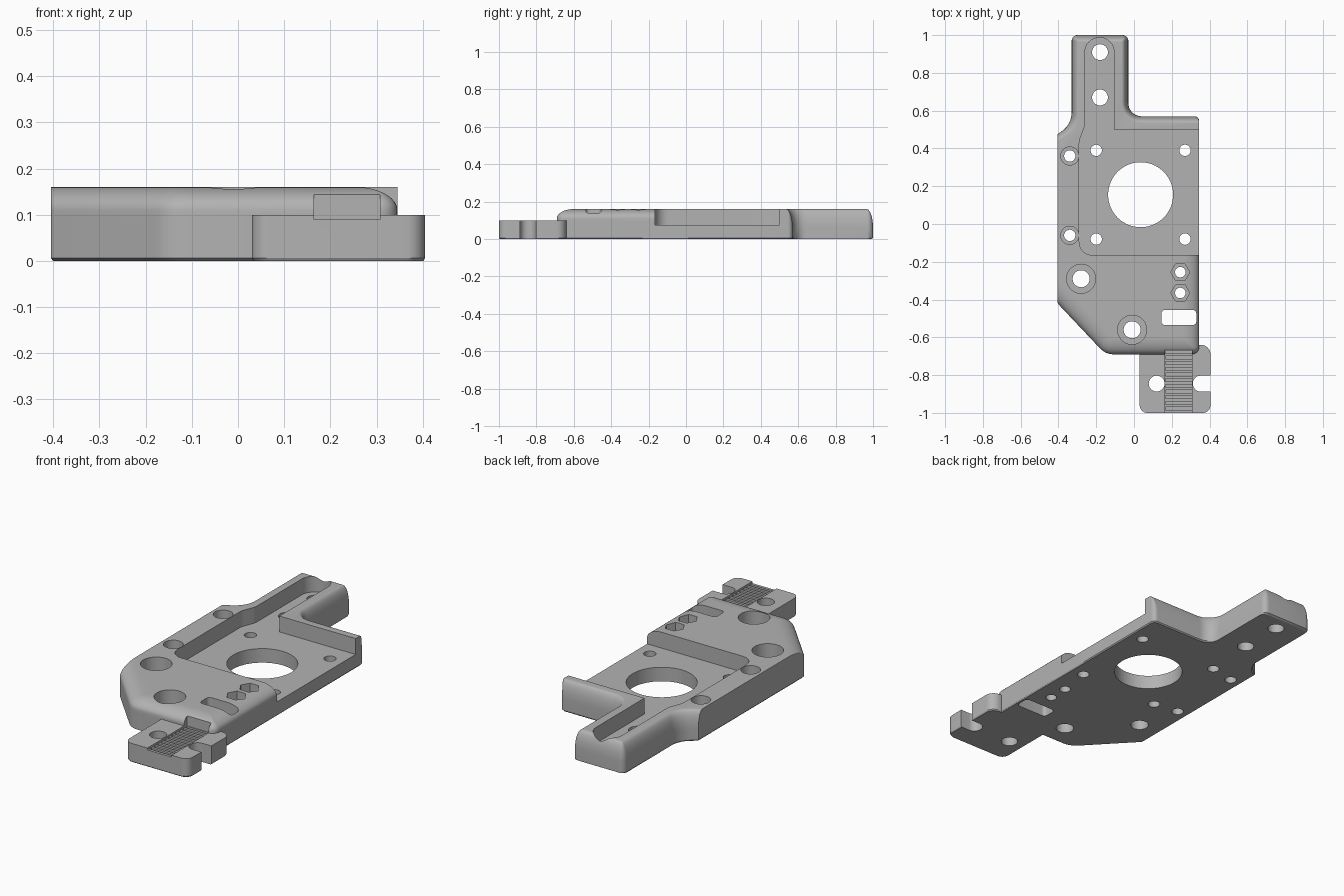
import bpy, bmesh, math
from mathutils import Vector

cube = bpy.data.objects.get("Cube")
if cube:
    bpy.data.objects.remove(cube, do_unlink=True)

grey = bpy.data.materials.new("satin grey")
grey.use_nodes = True
colour = (0.45, 0.45, 0.45, 1)
grey.diffuse_color = colour
grey.node_tree.nodes["Principled BSDF"].inputs["Base Color"].default_value = colour


def rounded(corners, steps=8):
    """Polygon of (x, y, radius) corners with arcs at each corner."""
    out = []
    for i, (x, y, r) in enumerate(corners):
        p = Vector((x, y))
        if r <= 0:
            out.append(p)
            continue
        a = (Vector(corners[i - 1][:2]) - p).normalized()
        b = (Vector(corners[(i + 1) % len(corners)][:2]) - p).normalized()
        half = a.angle(b) / 2
        centre = p + (a + b).normalized() * (r / math.sin(half))
        reach = r / math.tan(half)
        start, end = p + a * reach - centre, p + b * reach - centre
        turn = math.pi - 2 * half
        if start.x * end.y - start.y * end.x < 0:
            turn = -turn
        for k in range(steps + 1):
            t = turn * k / steps
            c, s = math.cos(t), math.sin(t)
            out.append(centre + Vector((start.x * c - start.y * s, start.x * s + start.y * c)))
    return out


def circle(x, y, r, sides=40):
    return [Vector((x + r * math.cos(math.tau * k / sides), y + r * math.sin(math.tau * k / sides)))
            for k in range(sides)]


def box(x0, x1, y0, y1, r=0):
    return rounded([(x0, y0, r), (x1, y0, r), (x1, y1, r), (x0, y1, r)])


def loft(bm, rings):
    """Closed solid through (outline, z) rings of equal point count."""
    loops = [[bm.verts.new((p.x, p.y, z)) for p in pts] for pts, z in rings]
    bm.faces.new(loops[0][::-1])
    bm.faces.new(loops[-1])
    for low, high in zip(loops, loops[1:]):
        for i in range(len(low)):
            j = (i + 1) % len(low)
            bm.faces.new((low[i], low[j], high[j], high[i]))


def prism(bm, pts, z0, z1):
    loft(bm, [(pts, z0), (pts, z1)])


def make(name, bm):
    bmesh.ops.recalc_face_normals(bm, faces=bm.faces)
    mesh = bpy.data.meshes.new(name)
    bm.to_mesh(mesh)
    bm.free()
    mesh.materials.append(grey)
    obj = bpy.data.objects.new(name, mesh)
    bpy.context.collection.objects.link(obj)
    return obj


def combine(target, other, operation):
    mod = target.modifiers.new(operation, 'BOOLEAN')
    mod.operation, mod.solver, mod.object = operation, 'EXACT', other
    bpy.context.view_layer.objects.active = target
    bpy.ops.object.modifier_apply(modifier=mod.name)
    bpy.data.objects.remove(other, do_unlink=True)


# Body outline, inset by f along the front rim and by b along the back rim
def outline(f, b):
    def convex(r, e):
        return max(r - e, 0.004)
    return rounded([
        (-0.405, -0.42 + 1.455 * f, 0.02),
        (-0.15 + 0.43 * f, -0.69 + f, convex(0.1, f)),
        (0.345 - f, -0.69 + f, convex(0.04, f)),
        (0.345 - f, -0.1, 0), (0.345, -0.09, 0),
        (0.345, 0.57 - b, convex(0.025, b)),
        (-0.03 - b, 0.57 - b, 0.07 + b),
        (-0.03 - b, 1 - b, convex(0.03, b)),
        (-0.33 + b, 1 - b, convex(0.03, b)),
        (-0.33 + b, 0.53 - 0.6 * b, 0.12),
        (-0.405, 0.475 - b, 0)])


def rim(z, start, width):
    t = min(max((z - start) / (0.16 - start), 0), 1)
    return width * (1 - math.sqrt(1 - t * t))


def bevelled_base(pts, inset, centre):
    return [centre + (p - centre) * (1 - inset) for p in pts]


base = outline(0, 0)
rings = [(bevelled_base(base, 0.012, Vector((0, 0.15))), 0), (base, 0.006)]
levels = [0.06, 0.08, 0.095] + [0.11 + 0.05 * math.sin(math.pi / 2 * k / 9) for k in range(10)]
for z in levels:
    rings.append((outline(rim(z, 0.11, 0.09), rim(z, 0.06, 0.035)), z))
bm = bmesh.new()
loft(bm, rings)
plate = make("mounting_plate", bm)

# Belt clamp tab at the front
bm = bmesh.new()
tab = rounded([(0.03, -1, 0.04), (0.405, -1, 0.04), (0.405, -0.64, 0.05), (0.03, -0.64, 0)])
loft(bm, [(bevelled_base(tab, 0.02, Vector((0.22, -0.82))), 0), (tab, 0.006), (tab, 0.1)])
combine(plate, make("belt_tab", bm), 'UNION')

# Recesses: motor pocket with cable channel, counterbores, nut traps, belt groove
bm = bmesh.new()
prism(bm, rounded([
    (-0.29, -0.165, 0.07), (0.5, -0.165, 0), (0.5, 0.5, 0), (-0.105, 0.5, 0),
    (-0.105, 0.987, 0.077), (-0.26, 0.987, 0.077), (-0.26, 0.52, 0.08), (-0.29, 0.44, 0.08)]), 0.075, 0.3)
for y in (-0.06, 0.36):
    prism(bm, circle(-0.34, y, 0.048), 0.075, 0.3)
for x, y in ((-0.28, -0.29), (-0.01, -0.56)):
    prism(bm, circle(x, y, 0.077), 0.06, 0.3)
for y in (-0.255, -0.365):
    prism(bm, circle(0.245, y, 0.05, 6), 0.075, 0.3)
prism(bm, box(0.165, 0.308, -1.1, -0.665), 0.09, 0.3)
combine(plate, make("recess_cutter", bm), 'DIFFERENCE')

# Through holes and slots
bm = bmesh.new()
holes = [(0.035, 0.155, 0.172), (0.12, -0.845, 0.042)]
holes += [(x, y, 0.03) for x in (-0.2, 0.27) for y in (-0.08, 0.39)]
holes += [(-0.34, y, 0.03) for y in (-0.06, 0.36)]
holes += [(-0.18, y, 0.042) for y in (0.67, 0.91)]
holes += [(0.245, y, 0.028) for y in (-0.255, -0.365)]
holes += [(-0.28, -0.29, 0.045), (-0.01, -0.56, 0.045)]
for x, y, r in holes:
    prism(bm, circle(x, y, r, 64 if r > 0.1 else 32), -0.1, 0.3)
prism(bm, box(0.145, 0.33, -0.535, -0.455, 0.02), -0.1, 0.3)
prism(bm, rounded([(0.312, -0.887, 0.04), (0.5, -0.887, 0), (0.5, -0.803, 0), (0.312, -0.803, 0.04)]), -0.1, 0.3)
combine(plate, make("hole_cutter", bm), 'DIFFERENCE')

# Belt tooth grooves
bm = bmesh.new()
for k in range(11):
    y = -0.985 + 0.03 * k
    prism(bm, box(0.166, 0.307, y, y + 0.016), 0.075, 0.12)
combine(plate, make("tooth_cutter", bm), 'DIFFERENCE')

plate.select_set(True)
bpy.context.view_layer.objects.active = plate
bpy.ops.object.shade_smooth_by_angle(angle=math.radians(30))
